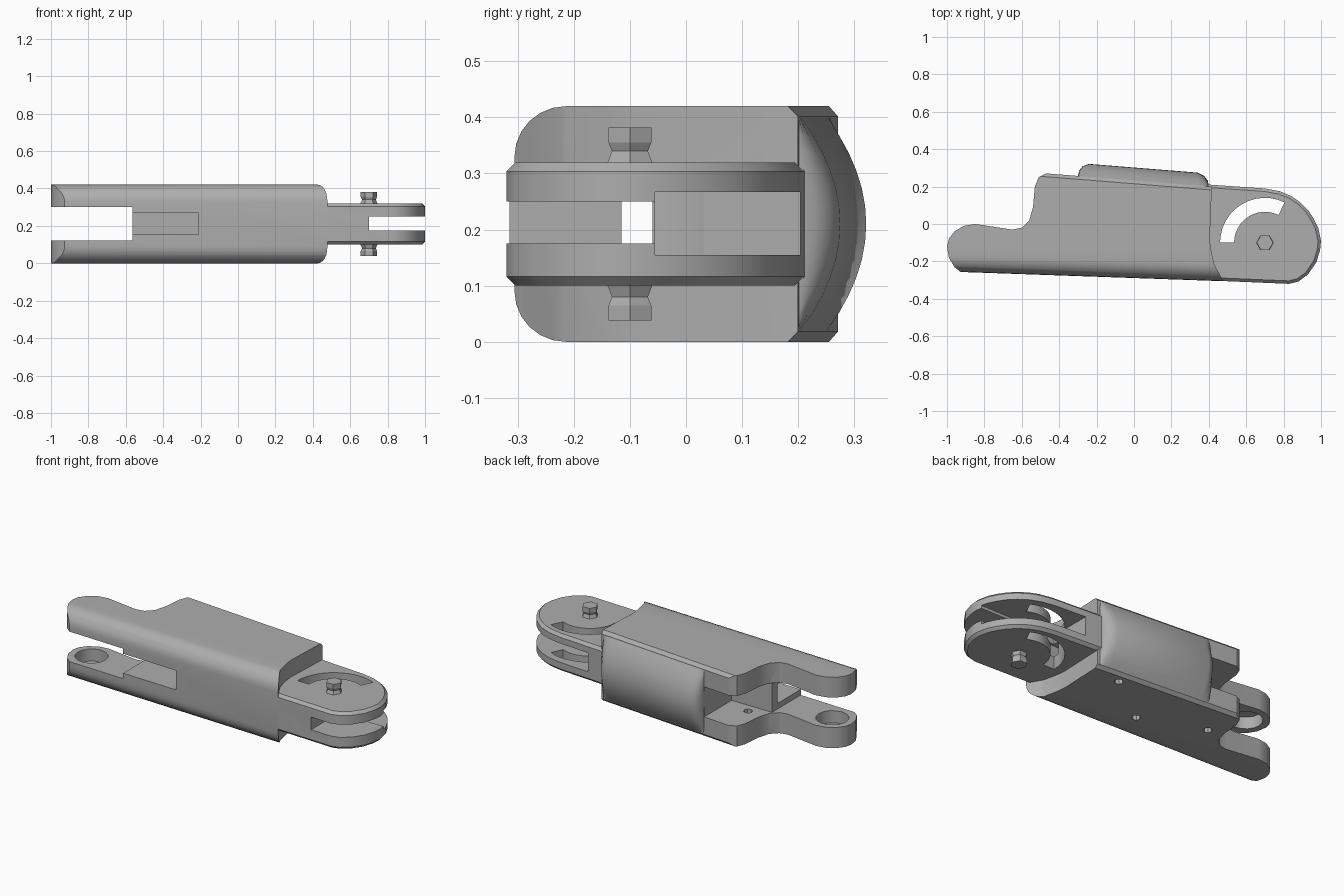
import bpy, bmesh
from math import sin, cos, pi, radians

if "Cube" in bpy.data.objects:
    bpy.data.objects.remove(bpy.data.objects["Cube"])

GREY = (0.42, 0.42, 0.42, 1)
mat = bpy.data.materials.new("plain grey")
mat.use_nodes = True
mat.diffuse_color = GREY
mat.node_tree.nodes["Principled BSDF"].inputs["Base Color"].default_value = GREY


def loft(name, rings, bevel=0):
    """Closed solid through rings of equal length; bevel chamfers both caps."""
    bm = bmesh.new()
    loops = [[bm.verts.new(p) for p in ring] for ring in rings]
    n = len(loops[0])
    caps = [bm.faces.new(loops[0][::-1]), bm.faces.new(loops[-1])]
    for a, b in zip(loops, loops[1:]):
        for i in range(n):
            j = (i + 1) % n
            bm.faces.new((a[i], a[j], b[j], b[i]))
    bmesh.ops.recalc_face_normals(bm, faces=bm.faces[:])
    if bevel:
        edges = {e for f in caps for e in f.edges}
        bmesh.ops.bevel(bm, geom=list(edges), offset=bevel, segments=1, affect='EDGES')
    mesh = bpy.data.meshes.new(name)
    bm.to_mesh(mesh)
    bm.free()
    mesh.materials.append(mat)
    ob = bpy.data.objects.new(name, mesh)
    bpy.context.collection.objects.link(ob)
    return ob


def prism(name, outline, z0, z1, bevel=0):
    return loft(name, [[(x, y, z) for x, y in outline] for z in (z0, z1)], bevel)


def box(x0, x1, y0, y1, z0, z1):
    return prism("cutter", [(x0, y0), (x1, y0), (x1, y1), (x0, y1)], z0, z1)


def circle(cx, cy, r, n):
    return [(cx + r * cos(2 * pi * i / n), cy + r * sin(2 * pi * i / n)) for i in range(n)]


def activate(ob):
    bpy.ops.object.select_all(action='DESELECT')
    ob.select_set(True)
    bpy.context.view_layer.objects.active = ob


def boolean(ob, tool, operation='DIFFERENCE', keep=False):
    tool.hide_render = True
    mod = ob.modifiers.new("cut", 'BOOLEAN')
    mod.operation, mod.solver, mod.object = operation, 'EXACT', tool
    activate(ob)
    bpy.ops.object.modifier_apply(modifier=mod.name)
    if not keep:
        bpy.data.objects.remove(tool)


def smooth(ob, angle=32):
    activate(ob)
    bpy.ops.object.shade_smooth_by_angle(angle=radians(angle))


H, MID = 0.42, 0.21

# Body: plan outline intersected with a rounded, tapering bar
outline = [(-1, -.12), (-.99, -.18), (-.96, -.23), (-.91, -.27), (.49, -.33),
           (.47, -.29), (.43, -.22), (.41, -.13), (.405, -.08), (.42, .3),
           (-.42, .3), (-.47, .27), (-.51, .25), (-.53, .2), (-.54, .09),
           (-.56, .02), (-.6, -.02), (-.65, -.03), (-.85, 0), (-.91, -.01),
           (-.96, -.04), (-.99, -.08)]
body = prism("body", outline, -0.1, H + 0.1)


def section(x):
    front, back, r, c = -.289 - .035 * x, .233 - .08 * x, .09, .018
    arc = [(r - r * sin(a * pi / 12), r - r * cos(a * pi / 12)) for a in range(7)]
    low = [(front + dy, dz) for dy, dz in arc]
    high = [(y, H - z) for y, z in reversed(low)]
    rear = [(back - c, H), (back, H - c), (back, c), (back - c, 0)]
    return [(x, y, z) for y, z in low + high + rear]


boolean(body, loft("bar", [section(-1.1), section(.6)]), 'INTERSECT')

# Fork gap, rear pocket and front window
boolean(body, box(-1.2, -.565, -.5, .5, .122, .3))
boolean(body, box(-.6, -.3, 0, .5, .122, .3))
boolean(body, box(-.58, -.21, -.5, -.05, .155, .27))

# Round cups inside the fork arms, and small fastener holes underneath
boolean(body, prism("cutter", circle(-.87, -.13, .09, 16), .05, .37))
for x, y, depth in [(.23, .15, .1), (-.45, .06, .2), (-.08, -.08, .1)]:
    boolean(body, prism("cutter", circle(x, y, .025, 8), -.05, depth))

# Hinge tongue with chamfered rims
tongue_outline = [(.38, -.301), (.83, -.32), (.88, -.307), (.93, -.27), (.975, -.205),
                  (.995, -.14), (1, -.09), (.985, -.02), (.96, .03), (.93, .075),
                  (.89, .115), (.84, .15), (.78, .175), (.7, .19), (.38, .212)]
tongue = prism("hinge_tongue", tongue_outline, .1, .32, bevel=.016)

# Hinge gap: narrow at the front, wide at the rear
boolean(tongue, box(.7, 1.2, -.5, -.03, .175, .25))
boolean(tongue, box(.5, 1.2, -.055, .5, .155, .267))

# Curved slot round the pin, through both cheeks
PX, PY = .7, -.1
angles = [radians(64 + 116 * i / 12) for i in range(13)]
slot = [(PX + .24 * cos(a), PY + .24 * sin(a)) for a in angles]
slot += [(PX + .165 * cos(a), PY + .165 * sin(a)) for a in reversed(angles)]
boolean(tongue, prism("cutter", slot, 0, .5))

# Lengthwise tendon channel through body and tongue
channel = box(-.7, .75, -.115, -.06, .175, .25)
boolean(tongue, channel, keep=True)
boolean(body, channel)
smooth(body)
smooth(tongue)

# Six-sided hinge pins, mirrored above and below
for name, s in (("upper_pin", 1), ("lower_pin", -1)):
    rings = [[(x, y, MID + s * h) for x, y in circle(PX, PY, r, 6)]
             for h, r in ((.1, .05), (.13, .037), (.145, .044), (.172, .044))]
    loft(name, rings)

# Domed pad on the rear face, rounded off at both ends
pad_rings = []
for x, h in [(-.3, 0), (-.293, .03), (-.275, .055), (-.24, .07),
             (.34, .07), (.375, .055), (.395, .03), (.4, 0)]:
    base = .233 - .08 * x
    ring = [(x, base - .03, .02), (x, base - .03, .4)]
    for i in range(13):
        t = 1 - i / 6
        ring.append((x, base - .001 + h * (1 - t * t), MID + .19 * t))
    pad_rings.append(ring)
smooth(loft("grip_pad", pad_rings), 40)
